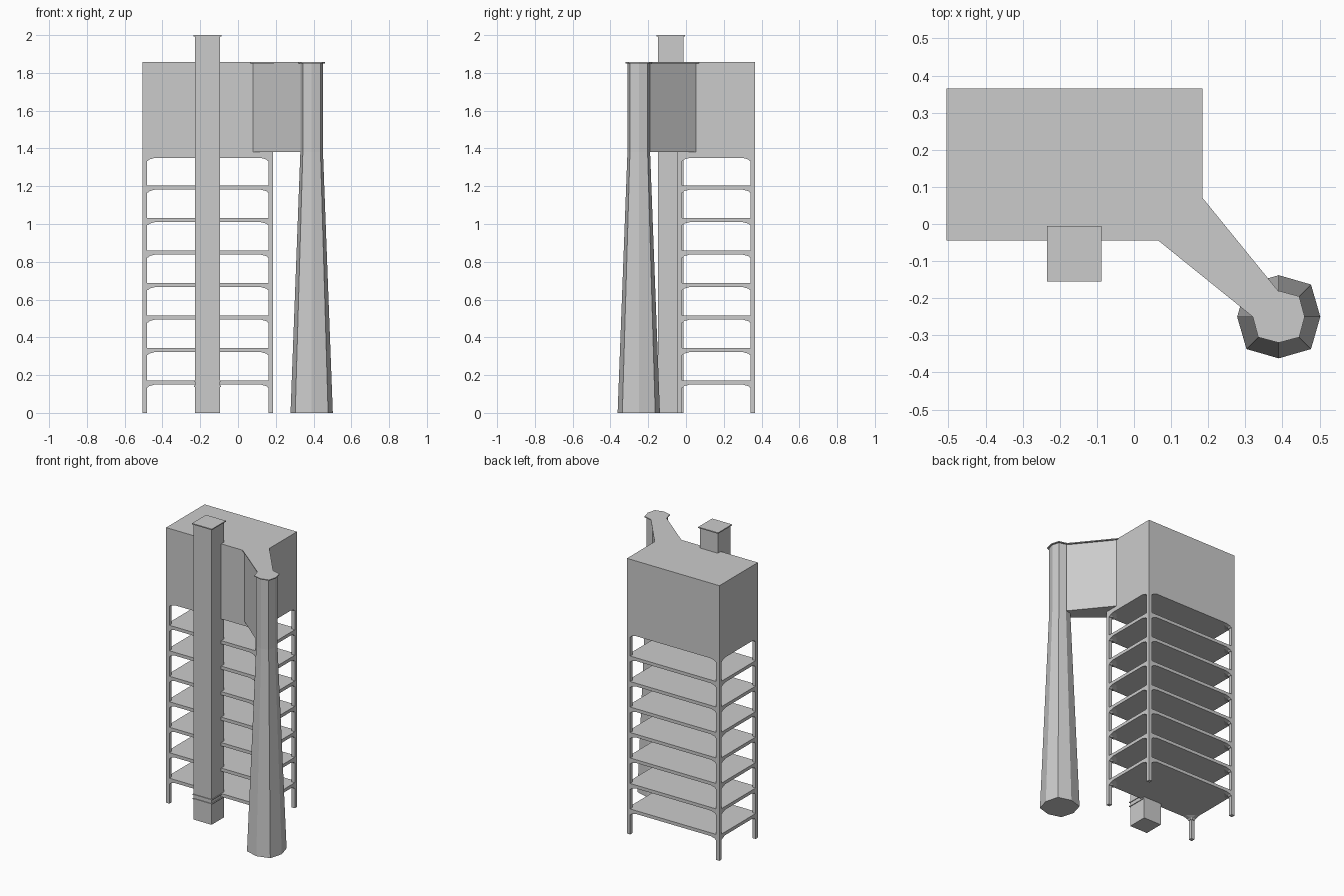
import bpy
import bmesh
import math

if "Cube" in bpy.data.objects:
    bpy.data.objects.remove(bpy.data.objects["Cube"])

concrete = bpy.data.materials.new("concrete grey")
concrete.diffuse_color = (0.6, 0.6, 0.6, 1)
concrete.use_nodes = True
concrete.node_tree.nodes["Principled BSDF"].inputs["Base Color"].default_value = concrete.diffuse_color

# Tower footprint
X0, X1, Y0, Y1 = -0.505, 0.185, -0.045, 0.365
ROOF = 1.857
LEG = 0.024
STEP = 0.172
SLAB = 0.022


def finish(name, bm):
    bmesh.ops.recalc_face_normals(bm, faces=bm.faces)
    mesh = bpy.data.meshes.new(name)
    bm.to_mesh(mesh)
    bm.free()
    mesh.materials.append(concrete)
    obj = bpy.data.objects.new(name, mesh)
    bpy.context.collection.objects.link(obj)
    return obj


def loft(name, rings):
    """Closed solid through rings of (outline, z)."""
    bm = bmesh.new()
    loops = [[bm.verts.new((x, y, z)) for x, y in pts] for pts, z in rings]
    n = len(loops[0])
    for a, b in zip(loops, loops[1:]):
        for i in range(n):
            j = (i + 1) % n
            bm.faces.new((a[i], a[j], b[j], b[i]))
    bm.faces.new(loops[0][::-1])
    bm.faces.new(loops[-1])
    return finish(name, bm)


def box(name, x0, x1, y0, y1, z0, z1):
    pts = [(x0, y0), (x1, y0), (x1, y1), (x0, y1)]
    return loft(name, [(pts, z0), (pts, z1)])


def octagon(r, d):
    """Eight points: r along the axes, d along the diagonals."""
    return [(0.39 + (d if i % 2 else r) * math.cos(i * math.pi / 4),
             -0.25 + (d if i % 2 else r) * math.sin(i * math.pi / 4))
            for i in range(8)]


def bracket(name, cx, cy, sx, sy, z):
    """Small curved corner bracket hanging under a slab."""
    rings = []
    for reach, drop in ((0.028, 0.016), (0.036, 0.008), (0.065, 0.0)):
        pts = [(cx, cy), (cx + sx * reach, cy),
               (cx + sx * reach, cy + sy * LEG),
               (cx + sx * LEG, cy + sy * reach),
               (cx, cy + sy * reach)]
        rings.append((pts, z - drop))
    return loft(name, rings)


# Solid upper block
box("upper_block", X0, X1, Y0, Y1, 1.35, ROOF)

# Open floors
for k in range(1, 8):
    box(f"floor_slab_{k}", X0, X1, Y0, Y1, STEP * k - SLAB, STEP * k)

# Corner posts and their brackets
for cx, sx in ((X0, 1), (X1, -1)):
    for cy, sy in ((Y0, 1), (Y1, -1)):
        xs = sorted((cx, cx + sx * LEG))
        ys = sorted((cy, cy + sy * LEG))
        box("corner_post", xs[0], xs[1], ys[0], ys[1], 0, 1.36)
        for k in range(1, 9):
            under = 1.35 if k == 8 else STEP * k - SLAB
            bracket("corner_bracket", cx, cy, sx, sy, under)

# Square lift shaft with cap and two low flanges
box("lift_shaft", -0.228, -0.094, -0.148, -0.014, 0, 1.995)
box("lift_shaft_cap", -0.235, -0.087, -0.155, -0.006, 1.993, 2.0)
for z in (0.138, 0.166):
    box("lift_shaft_flange", -0.233, -0.089, -0.153, -0.014, z, z + 0.006)

# Tapering eight-sided stair tower
loft("stair_tower", [(octagon(0.112, 0.123), 0),
                     (octagon(0.06, 0.066), 1.38),
                     (octagon(0.06, 0.066), ROOF - 0.005)])
loft("stair_tower_cap", [(octagon(0.07, 0.078), ROOF - 0.006),
                         (octagon(0.07, 0.078), ROOF)])

# Diagonal bridge between block and stair tower, with overhanging roof
bridge = [(0.079, -0.045), (0.332, -0.255), (0.39, -0.25),
          (0.39, -0.2), (0.185, 0.053), (0.1, 0.05)]
loft("bridge", [(bridge, 1.38), (bridge, ROOF - 0.005)])
roof = [(0.066, -0.045), (0.32, -0.25), (0.39, -0.25),
        (0.39, -0.182), (0.185, 0.07), (0.1, 0.05)]
loft("bridge_roof", [(roof, ROOF - 0.006), (roof, ROOF)])
